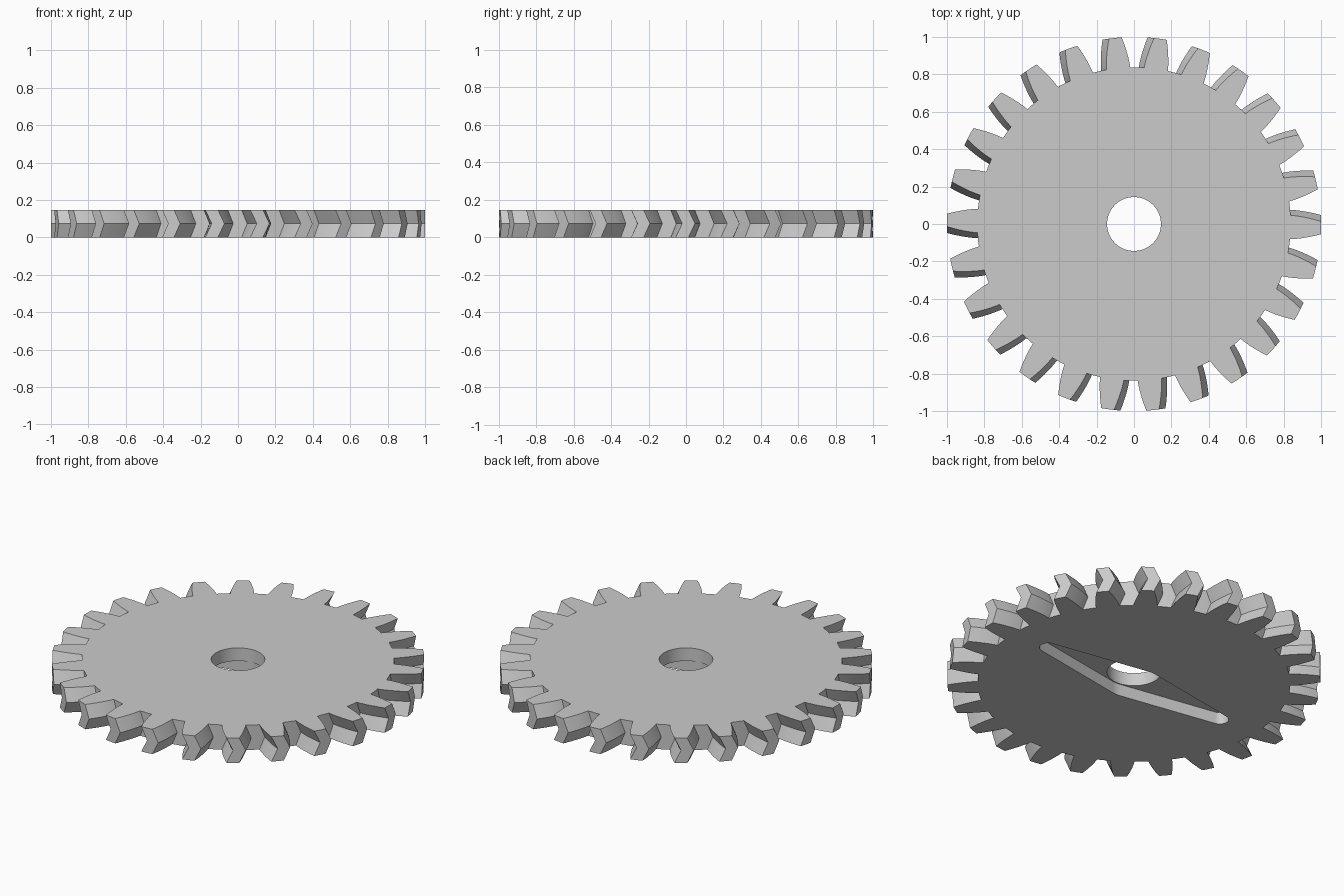
import bpy, bmesh, math

cube = bpy.data.objects.get("Cube")
if cube:
    bpy.data.objects.remove(cube, do_unlink=True)

TEETH = 26
HEIGHT = 0.147
TWIST = math.radians(2.0)       # how far the middle of each tooth is turned
START = math.radians(-1.2)
HOLE_R = 0.144
SLOT_DEPTH = 0.07

# One flat grey for the whole gear
grey = bpy.data.materials.new("light_grey")
grey.use_nodes = True
colour = (0.6, 0.6, 0.6, 1)
grey.diffuse_color = colour
grey.node_tree.nodes["Principled BSDF"].inputs["Base Color"].default_value = colour


def stack(name, outline, levels):
    """Closed solid from one outline repeated at (z, turn) levels."""
    bm = bmesh.new()
    rings = []
    for z, turn in levels:
        c, s = math.cos(turn), math.sin(turn)
        rings.append([bm.verts.new((x * c - y * s, x * s + y * c, z)) for x, y in outline])
    n = len(outline)
    for low, high in zip(rings, rings[1:]):
        for i in range(n):
            j = (i + 1) % n
            bm.faces.new((low[i], low[j], high[j], high[i]))
    bm.faces.new(rings[0][::-1])
    bm.faces.new(rings[-1])
    bmesh.ops.recalc_face_normals(bm, faces=bm.faces)
    mesh = bpy.data.meshes.new(name)
    bm.to_mesh(mesh)
    bm.free()
    obj = bpy.data.objects.new(name, mesh)
    obj.data.materials.append(grey)
    bpy.context.collection.objects.link(obj)
    return obj


def arc(cx, radius, a0, a1, steps):
    return [(cx + radius * math.cos(a0 + (a1 - a0) * i / steps),
             radius * math.sin(a0 + (a1 - a0) * i / steps)) for i in range(steps + 1)]


# Tooth flank: (radius, half width), from root to tip
flank = [(0.838, 0.064), (0.86, 0.0625), (0.885, 0.0595), (0.91, 0.0555),
         (0.94, 0.0495), (0.97, 0.0425), (1.0, 0.034)]
tooth = [(r, -w / r) for r, w in flank] + [(1.0, 0.0)] + [(r, w / r) for r, w in flank[::-1]]
outline = []
for k in range(TEETH):
    mid = START + k * math.tau / TEETH
    outline += [(r * math.cos(mid + a), r * math.sin(mid + a)) for r, a in tooth]
    gap = mid + math.pi / TEETH
    outline.append((0.838 * math.cos(gap), 0.838 * math.sin(gap)))

# Herringbone gear body
gear = stack("herringbone_gear", outline, [(0, 0), (HEIGHT / 2, TWIST), (HEIGHT, 0)])

# Round shaft hole
hole = stack("shaft_hole_cutter", arc(0, HOLE_R, 0, math.tau, 64)[:-1],
             [(-0.1, 0), (HEIGHT + 0.1, 0)])

# Tapered two-armed recess in the underside: wide hub, small rounded ends
HUB_R, END_R, END_X = 0.15, 0.048, 0.6
t = math.acos((HUB_R - END_R) / END_X)
slot_outline = (arc(END_X, END_R, -t, t, 16) + arc(0, HUB_R, t, math.pi - t, 8)
                + arc(-END_X, END_R, math.pi - t, math.pi + t, 16)
                + arc(0, HUB_R, math.pi + t, math.tau - t, 8))
slot = stack("arm_recess_cutter", slot_outline, [(-0.1, 0), (SLOT_DEPTH, 0)])

# Cut both openings, then drop the cutters
bpy.ops.object.select_all(action='DESELECT')
bpy.context.view_layer.objects.active = gear
gear.select_set(True)
for cutter in (hole, slot):
    cutter.hide_render = True
    cut = gear.modifiers.new("cut", 'BOOLEAN')
    cut.operation = 'DIFFERENCE'
    cut.solver = 'EXACT'
    cut.object = cutter
    bpy.ops.object.modifier_apply(modifier=cut.name)
    bpy.data.objects.remove(cutter, do_unlink=True)

bpy.ops.object.shade_smooth_by_angle(angle=math.radians(30))
